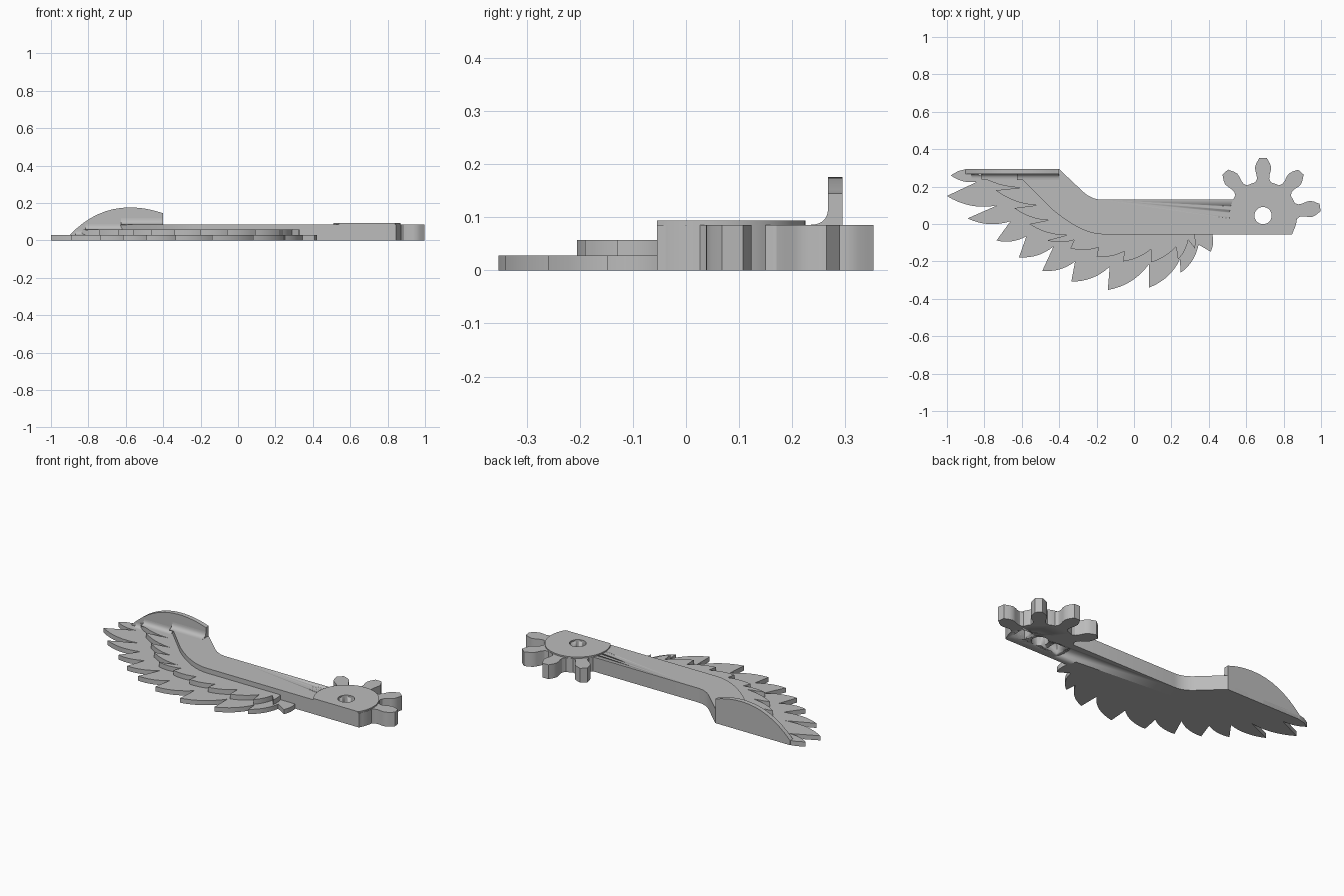
import bpy, bmesh, math
from mathutils import Vector, Matrix

cube = bpy.data.objects.get("Cube")
if cube:
    bpy.data.objects.remove(cube)

grey = bpy.data.materials.new("matte grey")
grey.use_nodes = True
grey.diffuse_color = (0.5, 0.5, 0.5, 1)
grey.node_tree.nodes["Principled BSDF"].inputs["Base Color"].default_value = (0.5, 0.5, 0.5, 1)

LOW, MID, TOP, PLATE = 0.028, 0.057, 0.086, 0.094
HUB = Vector((0.69, 0.045))
FIN_FRONT, FIN_BACK = 0.268, 0.295


def prism(name, points, start, end, axis="Z"):
    """Extrude a 2D outline along Z, Y (points are x, z) or X (points are y, z)."""
    place = {"Z": lambda a, b, t: (a, b, t),
             "Y": lambda a, b, t: (a, t, b),
             "X": lambda a, b, t: (t, a, b)}[axis]
    bm = bmesh.new()
    face = bm.faces.new([bm.verts.new(place(a, b, start)) for a, b in points])
    moved = bmesh.ops.extrude_face_region(bm, geom=[face])["geom"]
    bmesh.ops.translate(bm, vec=place(0, 0, end - start),
                        verts=[g for g in moved if isinstance(g, bmesh.types.BMVert)])
    bmesh.ops.recalc_face_normals(bm, faces=bm.faces)
    mesh = bpy.data.meshes.new(name)
    bm.to_mesh(mesh)
    bm.free()
    mesh.materials.append(grey)
    obj = bpy.data.objects.new(name, mesh)
    bpy.context.collection.objects.link(obj)
    bpy.ops.object.select_all(action="DESELECT")
    obj.select_set(True)
    bpy.context.view_layer.objects.active = obj
    bpy.ops.object.shade_smooth_by_angle(angle=math.radians(30))
    return obj


def bend(a, c, b, steps=8):
    """Quadratic curve from a to b pulled towards c, without its last point."""
    a, b, c = Vector(a), Vector(b), Vector(c)
    return [a * (1 - t) ** 2 + c * 2 * t * (1 - t) + b * t * t
            for t in (i / steps for i in range(steps))]


def circle(center, radius, count=48):
    return [center + Vector((math.cos(i * math.tau / count), math.sin(i * math.tau / count))) * radius
            for i in range(count)]


def feathers(tips, notches, bulge=0.2):
    """Overlapping feather edge: a curved long side, then a short side to the next tip."""
    edge = []
    for tip, notch in zip(tips, notches):
        a, b = Vector(tip), Vector(notch)
        d = b - a
        edge += bend(a, (a + b) / 2 + Vector((d.y, -d.x)) * bulge, b)
        edge.append(b)
    return edge


# Lower feather row
low_tips = [(-0.98, 0.26), (-1.0, 0.15), (-0.89, 0.03), (-0.735, -0.088), (-0.615, -0.178),
            (-0.49, -0.25), (-0.335, -0.308), (-0.14, -0.353), (0.08, -0.34), (0.25, -0.26), (0.41, -0.148)]
low_notches = [(-0.84, 0.225), (-0.73, 0.1), (-0.66, 0.015), (-0.575, -0.065), (-0.43, -0.12),
               (-0.315, -0.2), (-0.13, -0.228), (0.08, -0.215), (0.245, -0.19), (0.345, -0.11), (0.417, -0.05)]
low_back = [(0.4, 0.0), (-0.2, 0.05), (-0.4, 0.2), (-0.45, FIN_BACK), (-0.89, FIN_BACK), (-0.94, 0.283)]
prism("lower_feathers", feathers(low_tips, low_notches) + low_back, 0, LOW)

# Middle feather row
mid_tips = [(-0.835, 0.265), (-0.74, 0.18), (-0.64, 0.085), (-0.56, 0.0), (-0.465, -0.088), (-0.34, -0.13),
            (-0.2, -0.175), (-0.06, -0.2), (0.09, -0.205), (0.235, -0.19), (0.325, -0.13)]
mid_notches = [(-0.6, 0.195), (-0.52, 0.1), (-0.46, 0.02), (-0.36, -0.06), (-0.32, -0.085), (-0.19, -0.125),
               (-0.05, -0.145), (0.09, -0.135), (0.225, -0.12), (0.29, -0.085), (0.32, -0.05)]
mid_back = [(0.3, 0.0), (-0.2, 0.05), (-0.4, 0.2), (-0.45, 0.28), (-0.82, 0.28)]
prism("middle_feathers", feathers(mid_tips, mid_notches, 0.15) + mid_back, LOW - 0.002, MID)

# Arm with a bent shoulder, running under the hub
arm_outline = ([(-0.65, FIN_BACK), (-0.63, 0.27), (-0.48, 0.12)]
               + bend((-0.44, 0.08), (-0.28, -0.055), (-0.17, -0.055))
               + [(-0.17, -0.055), (0.845, -0.055), (0.867, 0.0), (0.872, 0.05), (0.69, 0.13)]
               + bend((-0.17, 0.13), (-0.23, 0.13), (-0.28, 0.18))
               + [(-0.28, 0.18), (-0.402, FIN_BACK)])
arm = prism("arm", arm_outline, 0, TOP)

# Hub and raised plate, both cut flat along the front of the arm
def flat_disc(radius):
    return [(p.x, max(p.y, -0.055)) for p in circle(HUB, radius, 64)
            if p.y > -0.065]


hub = prism("hub", flat_disc(0.182), 0, TOP)
plate = prism("hub_plate", flat_disc(0.18), TOP - 0.002, PLATE)

# Gear teeth: half-widths along the radius
tooth_side = [(0.16, 0.06), (0.178, 0.042), (0.195, 0.033), (0.215, 0.034), (0.24, 0.041),
              (0.26, 0.043), (0.28, 0.036), (0.297, 0.026), (0.308, 0.02)]
tooth_outline = [(r, -w) for r, w in tooth_side] + [(r, w) for r, w in reversed(tooth_side)]
for i in range(4):
    turn = Matrix.Rotation(math.radians(8 + 41 * i), 2)
    prism(f"gear_tooth_{i + 1}", [HUB + turn @ Vector(p) for p in tooth_outline], 0, TOP)

# Pivot hole and two square sockets in the underside
cutters = [prism("pivot_cutter", circle(HUB, 0.046), -0.1, 0.2)]
for side in (-1, 1):
    x, y, h = HUB.x + side * 0.113, HUB.y, 0.037
    cutters.append(prism("socket_cutter", [(x - h, y - h), (x + h, y - h), (x + h, y + h), (x - h, y + h)],
                         -0.1, 0.055))
for obj in (arm, hub, plate):
    bpy.context.view_layer.objects.active = obj
    for cutter in cutters:
        cut = obj.modifiers.new("cut", "BOOLEAN")
        cut.operation = "DIFFERENCE"
        cut.solver = "EXACT"
        cut.object = cutter
        bpy.ops.object.modifier_apply(modifier=cut.name)
for cutter in cutters:
    bpy.data.objects.remove(cutter)

# Upright fin along the back edge
fin_outline = ([(-0.402, 0.0), (-0.402, 0.145)]
               + bend((-0.402, 0.145), (-0.49, 0.176), (-0.58, 0.176))
               + bend((-0.58, 0.176), (-0.76, 0.176), (-0.9, LOW)) + [(-0.9, LOW), (-0.9, 0.0)])
prism("fin", fin_outline, FIN_FRONT, FIN_BACK, "Y")

# Concave fillets where the fin meets each layer
for name, base, size, x0, x1 in (("lower", LOW, 0.025, -0.87, -0.8), ("middle", MID, 0.03, -0.815, -0.62),
                                 ("arm", TOP, 0.034, -0.625, -0.402)):
    curve = bend((FIN_FRONT - size, base), (FIN_FRONT, base), (FIN_FRONT, base + size))
    prism(name + "_fillet", curve + [(FIN_FRONT, base + size), (FIN_FRONT + 0.005, base + size),
                                     (FIN_FRONT + 0.005, base - 0.005), (FIN_FRONT - size, base - 0.005)],
          x0, x1, "X")
